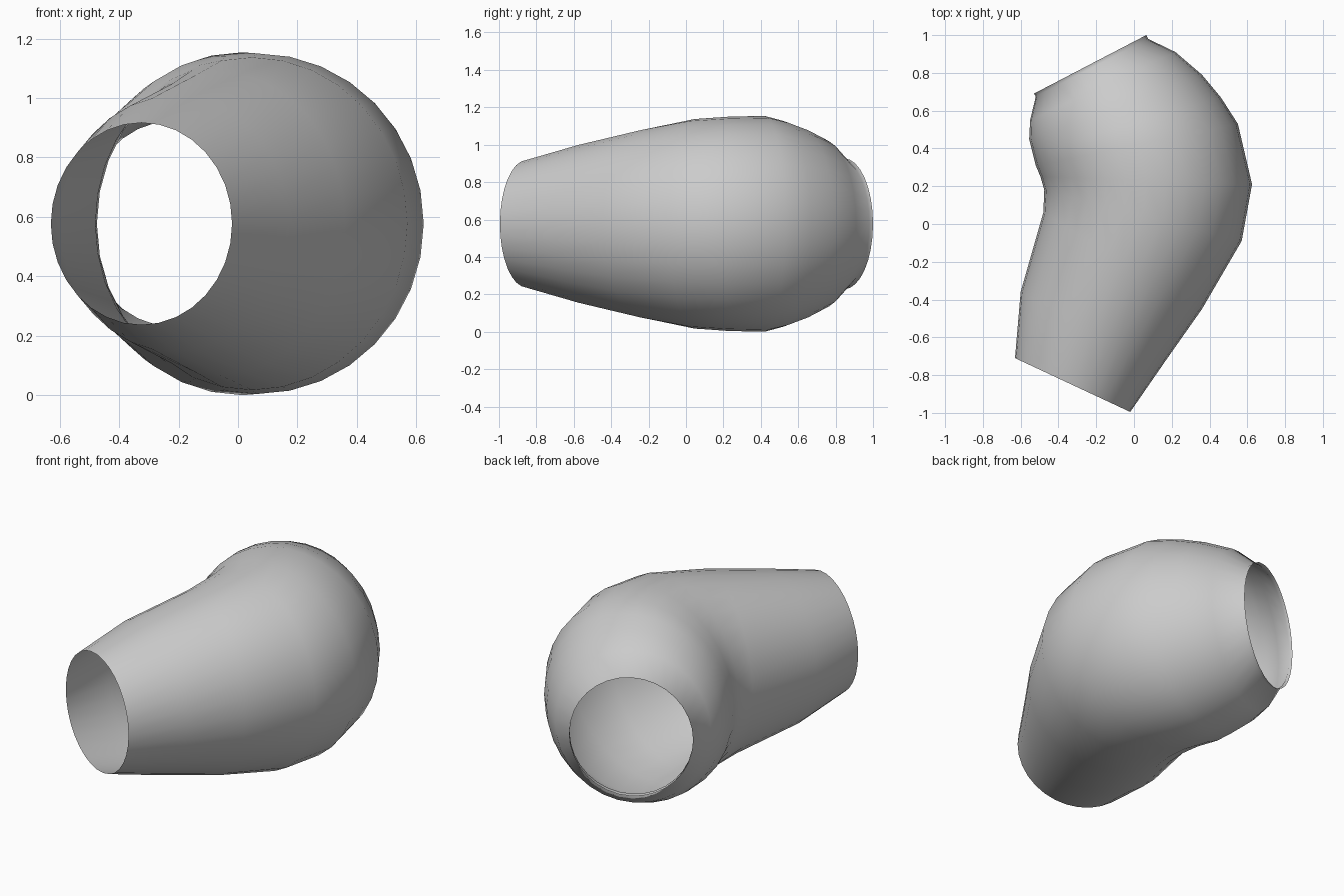
import bpy, bmesh, math
from mathutils import Vector

cube = bpy.data.objects.get("Cube")
if cube:
    bpy.data.objects.remove(cube, do_unlink=True)

SIDES = 32
MID_Z = 0.577

# Cross-sections from front to back: inner-bend point, outer-bend point, half height
sections = [
    ((-0.63, -0.71), (-0.02, -0.995), 0.34),
    ((-0.60, -0.36), (0.17, -0.72), 0.43),
    ((-0.48, 0.06), (0.36, -0.45), 0.51),
    ((-0.475, 0.18), (0.57, -0.09), 0.56),
    ((-0.495, 0.25), (0.625, 0.21), 0.573),
    ((-0.52, 0.31), (0.55, 0.53), 0.577),
    ((-0.535, 0.37), (0.46, 0.67), 0.55),
    ((-0.555, 0.45), (0.36, 0.79), 0.51),
    ((-0.55, 0.55), (0.22, 0.91), 0.45),
    ((-0.52, 0.675), (0.075, 0.98), 0.345),
    ((-0.53, 0.69), (0.065, 1.0), 0.35),
]


def add_ring(bm, inner, outer, half_height):
    a, b = Vector((*inner, MID_Z)), Vector((*outer, MID_Z))
    centre, across = (a + b) / 2, (b - a) / 2
    up = Vector((0, 0, half_height))
    angles = [math.tau * i / SIDES for i in range(SIDES)]
    return [bm.verts.new(centre + across * math.cos(t) + up * math.sin(t)) for t in angles]


# Bent open tube skinned through the rings
bm = bmesh.new()
rings = [add_ring(bm, *s) for s in sections]
for r0, r1 in zip(rings, rings[1:]):
    for i in range(SIDES):
        j = (i + 1) % SIDES
        bm.faces.new((r0[i], r0[j], r1[j], r1[i]))
bmesh.ops.recalc_face_normals(bm, faces=bm.faces)
outer_face = max(bm.faces, key=lambda f: f.calc_center_median().x)
if outer_face.normal.x < 0:
    bmesh.ops.reverse_faces(bm, faces=bm.faces)

mesh = bpy.data.meshes.new("bent_sleeve")
bm.to_mesh(mesh)
bm.free()
sleeve = bpy.data.objects.new("bent_sleeve", mesh)
bpy.context.collection.objects.link(sleeve)

# Plain grey material
grey = bpy.data.materials.new("light_grey")
grey.use_nodes = True
colour = (0.6, 0.6, 0.6, 1)
grey.diffuse_color = colour
grey.node_tree.nodes["Principled BSDF"].inputs["Base Color"].default_value = colour
mesh.materials.append(grey)

# Smooth shading over the whole sleeve
bpy.ops.object.select_all(action="DESELECT")
sleeve.select_set(True)
bpy.context.view_layer.objects.active = sleeve
bpy.ops.object.shade_smooth_by_angle(angle=math.radians(60))
